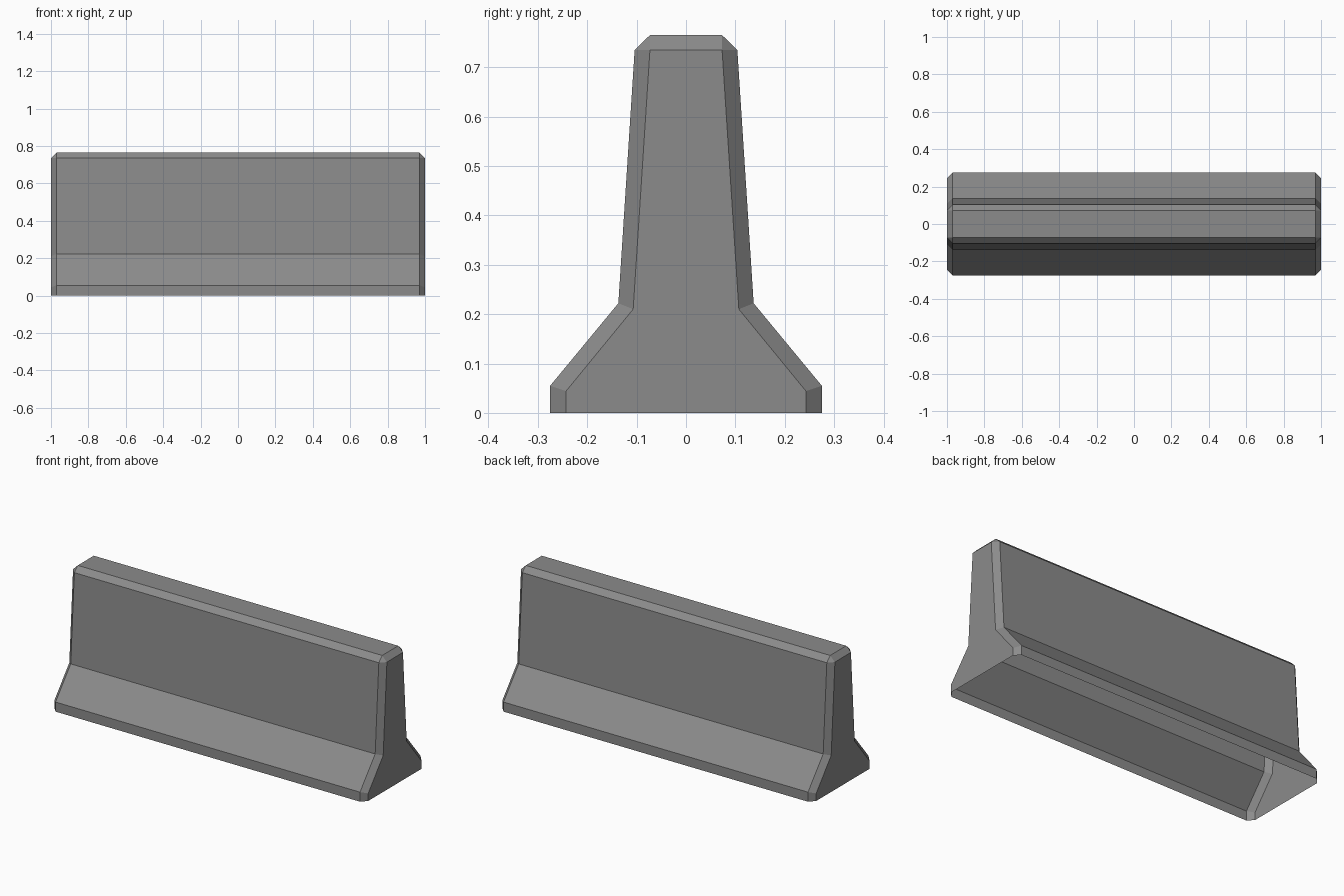
import bpy
import bmesh

cube = bpy.data.objects.get("Cube")
if cube:
    bpy.data.objects.remove(cube, do_unlink=True)

# Concrete material
concrete = bpy.data.materials.new("concrete_grey")
concrete.use_nodes = True
colour = (0.26, 0.26, 0.26, 1)
concrete.diffuse_color = colour
concrete.node_tree.nodes["Principled BSDF"].inputs["Base Color"].default_value = colour

# Half profiles (y, z) from foot to crown: full body, and chamfered end
BODY = [(0.275, 0), (0.275, 0.055), (0.137, 0.222), (0.104, 0.735), (0.073, 0.765)]
END = [(0.243, 0), (0.243, 0.044), (0.107, 0.21), (0.073, 0.735), (0.073, 0.735)]
STATIONS = [(-1, END), (-0.97, BODY), (0.97, BODY), (1, END)]


def add_section(bm, x, half):
    """Mirror a half profile into a full arch of vertices at x."""
    arch = half + [(-y, z) for y, z in reversed(half)]
    return [bm.verts.new((x, y, z)) for y, z in arch]


bm = bmesh.new()
sections = [add_section(bm, x, half) for x, half in STATIONS]

# Side, crown and chamfer faces; the underside stays open
for a, b in zip(sections, sections[1:]):
    for i in range(len(a) - 1):
        bm.faces.new((a[i], a[i + 1], b[i + 1], b[i]))

# Flat ends, skipping the doubled crown points
for ring in (sections[0], sections[-1]):
    bm.faces.new([v for i, v in enumerate(ring) if i not in (4, 5)])

# Collapse the doubled points so the top corners become triangles
bmesh.ops.remove_doubles(bm, verts=bm.verts[:], dist=0.0001)
bmesh.ops.recalc_face_normals(bm, faces=bm.faces[:])
if sum(f.normal.z * f.calc_area() for f in bm.faces) < 0:
    bmesh.ops.reverse_faces(bm, faces=bm.faces[:])

mesh = bpy.data.meshes.new("concrete_barrier")
bm.to_mesh(mesh)
bm.free()
mesh.materials.append(concrete)
barrier = bpy.data.objects.new("concrete_barrier", mesh)
bpy.context.collection.objects.link(barrier)
